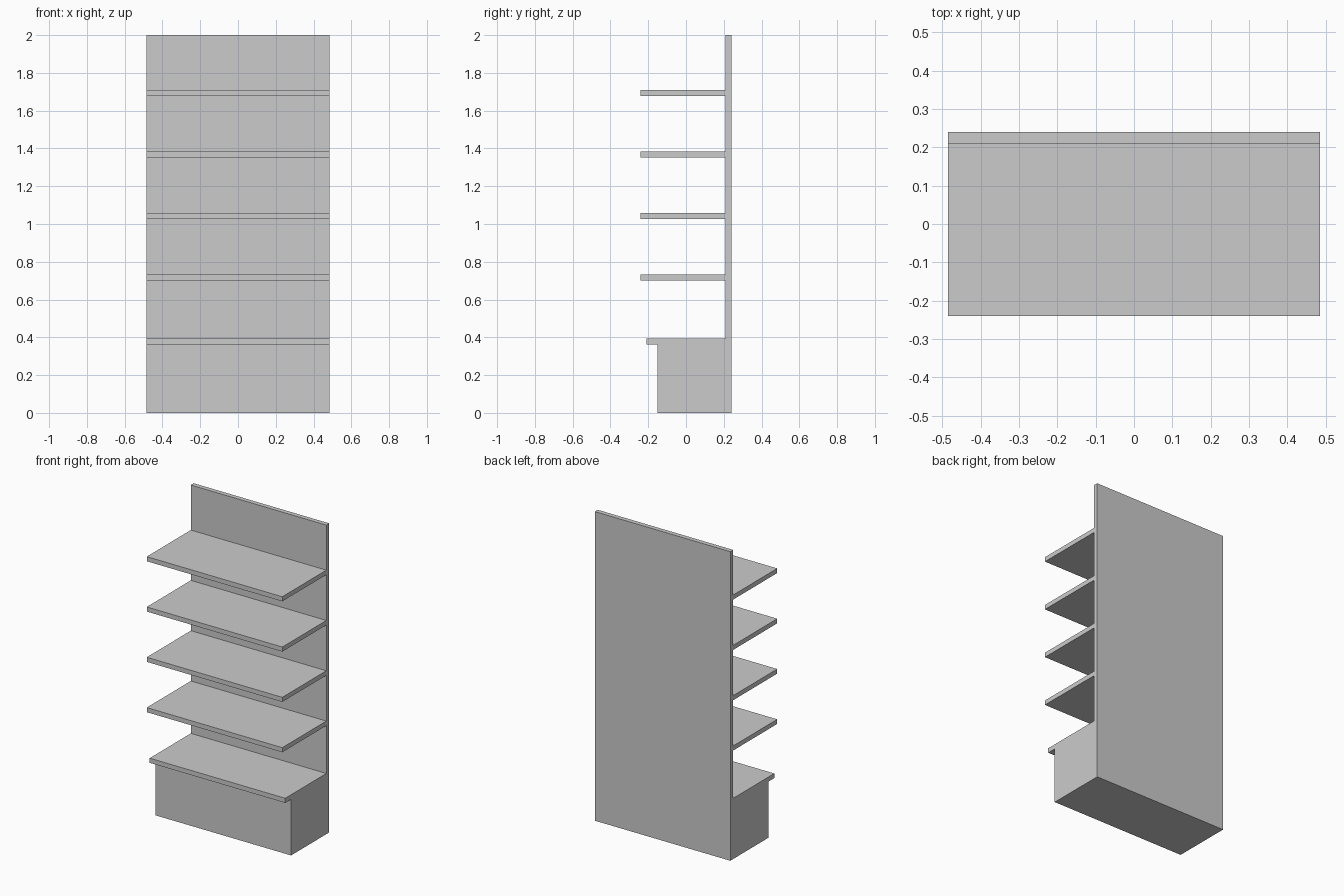
import bpy

if "Cube" in bpy.data.objects:
    bpy.data.objects.remove(bpy.data.objects["Cube"])

HALF_W = 0.485      # half width shared by every board
PANEL_FRONT = 0.21  # front face of the back panel
THICK = 0.03        # board thickness


def box(name, y0, y1, z0, z1):
    """Full-width box spanning the given depth and height."""
    bpy.ops.mesh.primitive_cube_add(size=1, location=(0, (y0 + y1) / 2, (z0 + z1) / 2))
    obj = bpy.context.object
    obj.name = name
    obj.scale = (2 * HALF_W, y1 - y0, z1 - z0)
    bpy.ops.object.transform_apply(location=False, rotation=False, scale=True)
    return obj


# Tall back panel
box("back_panel", PANEL_FRONT, PANEL_FRONT + THICK, 0, 2)

# Base cabinet with its overhanging top board
box("base_plinth", -0.15, PANEL_FRONT, 0, 0.363)
box("base_shelf", -0.21, PANEL_FRONT, 0.363, 0.363 + THICK)

# Four evenly spaced shelves
for i in range(4):
    z = 0.702 + i * 0.3255
    box(f"shelf_{i + 1}", -0.24, PANEL_FRONT, z, z + THICK)
